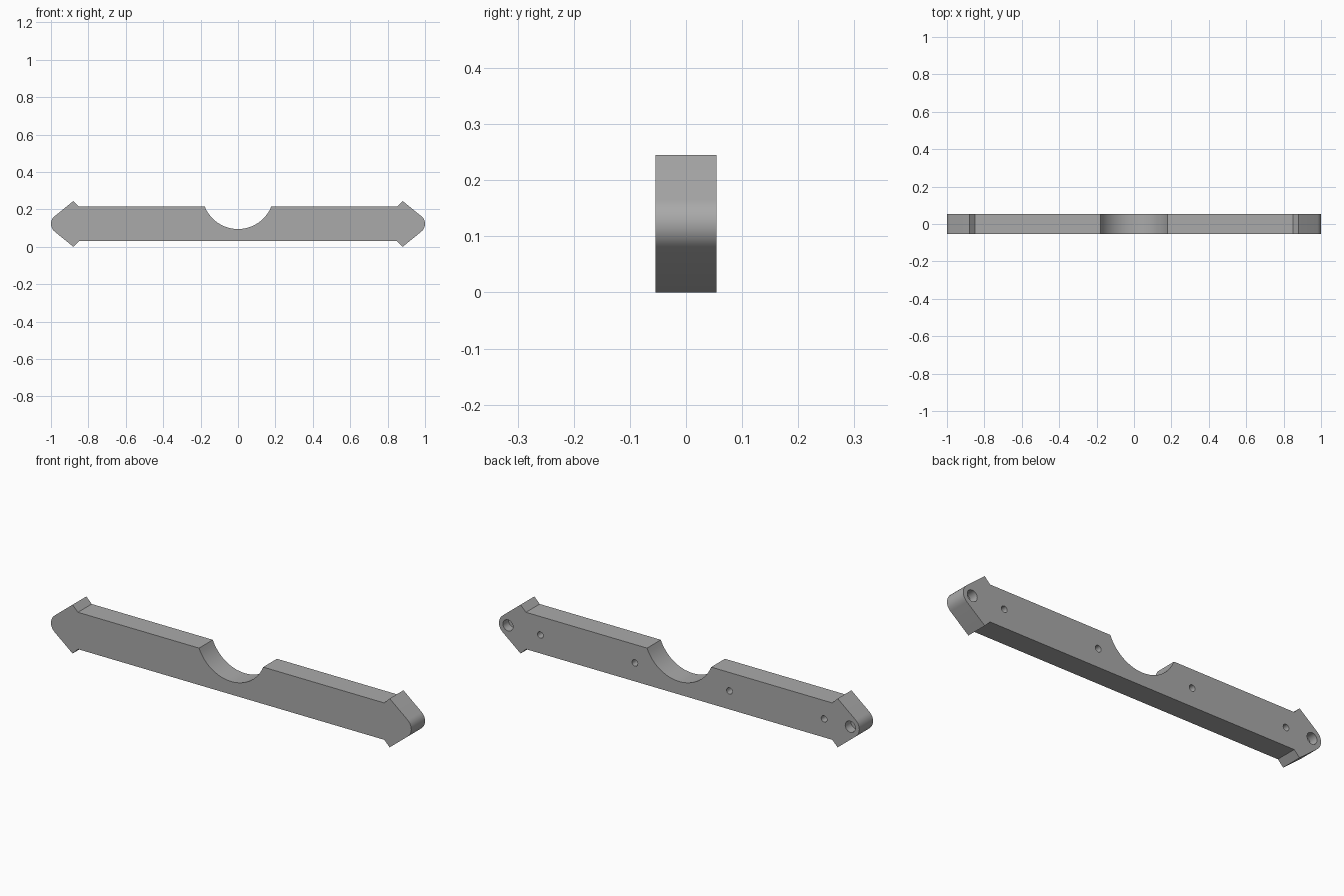
import bpy, bmesh, math
from mathutils import Matrix

if "Cube" in bpy.data.objects:
    bpy.data.objects.remove(bpy.data.objects["Cube"], do_unlink=True)

HALF_Y = 0.0545   # half thickness
MID_Z = 0.1225    # height of the centre line

grey = bpy.data.materials.new("plain grey")
grey.use_nodes = True
grey.diffuse_color = (0.4, 0.4, 0.4, 1)
grey.node_tree.nodes["Principled BSDF"].inputs["Base Color"].default_value = (0.4, 0.4, 0.4, 1)


def arc(cx, cz, r, start, end, steps):
    angles = [math.radians(start + (end - start) * i / steps) for i in range(steps + 1)]
    return [(cx + r * math.cos(a), cz + r * math.sin(a)) for a in angles]


def add_object(name, bm):
    bmesh.ops.recalc_face_normals(bm, faces=bm.faces)
    mesh = bpy.data.meshes.new(name)
    bm.to_mesh(mesh)
    bm.free()
    mesh.materials.append(grey)
    obj = bpy.data.objects.new(name, mesh)
    bpy.context.collection.objects.link(obj)
    return obj


# Right end outline, from lower barb round the tip to the upper barb
end = [(0.85, 0.03), (0.88, 0.0)]
end += arc(0.947, MID_Z, 0.053, -51, 51, 12)
end += [(0.88, 0.245), (0.85, 0.215)]

# Round saddle cut into the top edge, from right to left
saddle = arc(0, 0.287, 0.192, -22, -158, 20)

# Whole outline, with the end mirrored to the other side
outline = end + saddle + [(-x, z) for x, z in reversed(end)]

bm = bmesh.new()
face = bm.faces.new([bm.verts.new((x, -HALF_Y, z)) for x, z in outline])
side = bmesh.ops.extrude_face_region(bm, geom=[face])
new_verts = [v for v in side["geom"] if isinstance(v, bmesh.types.BMVert)]
bmesh.ops.translate(bm, verts=new_verts, vec=(0, 2 * HALF_Y, 0))
bar = add_object("crossbar", bm)

# Blind holes in the back face: large ones at the tips, four small along the bar
holes = [(s * 0.95, 0.028, 0.045) for s in (-1, 1)]
holes += [(-0.017 + 0.525 * k, 0.016, 0.045) for k in (-1.5, -0.5, 0.5, 1.5)]
bm = bmesh.new()
for x, radius, depth in holes:
    place = Matrix.Translation((x, HALF_Y, MID_Z)) @ Matrix.Rotation(math.pi / 2, 4, "X")
    bmesh.ops.create_cone(bm, cap_ends=True, segments=24, radius1=radius,
                          radius2=radius, depth=2 * depth, matrix=place)
cutter = add_object("hole_cutter", bm)

cut = bar.modifiers.new("holes", "BOOLEAN")
cut.operation = "DIFFERENCE"
cut.solver = "EXACT"
cut.object = cutter

# Apply the cut, then shade the curved walls smoothly
bpy.ops.object.select_all(action="DESELECT")
bpy.context.view_layer.objects.active = bar
bar.select_set(True)
bpy.ops.object.modifier_apply(modifier=cut.name)
bpy.data.objects.remove(cutter, do_unlink=True)
bpy.ops.object.shade_smooth_by_angle(angle=math.radians(30))
